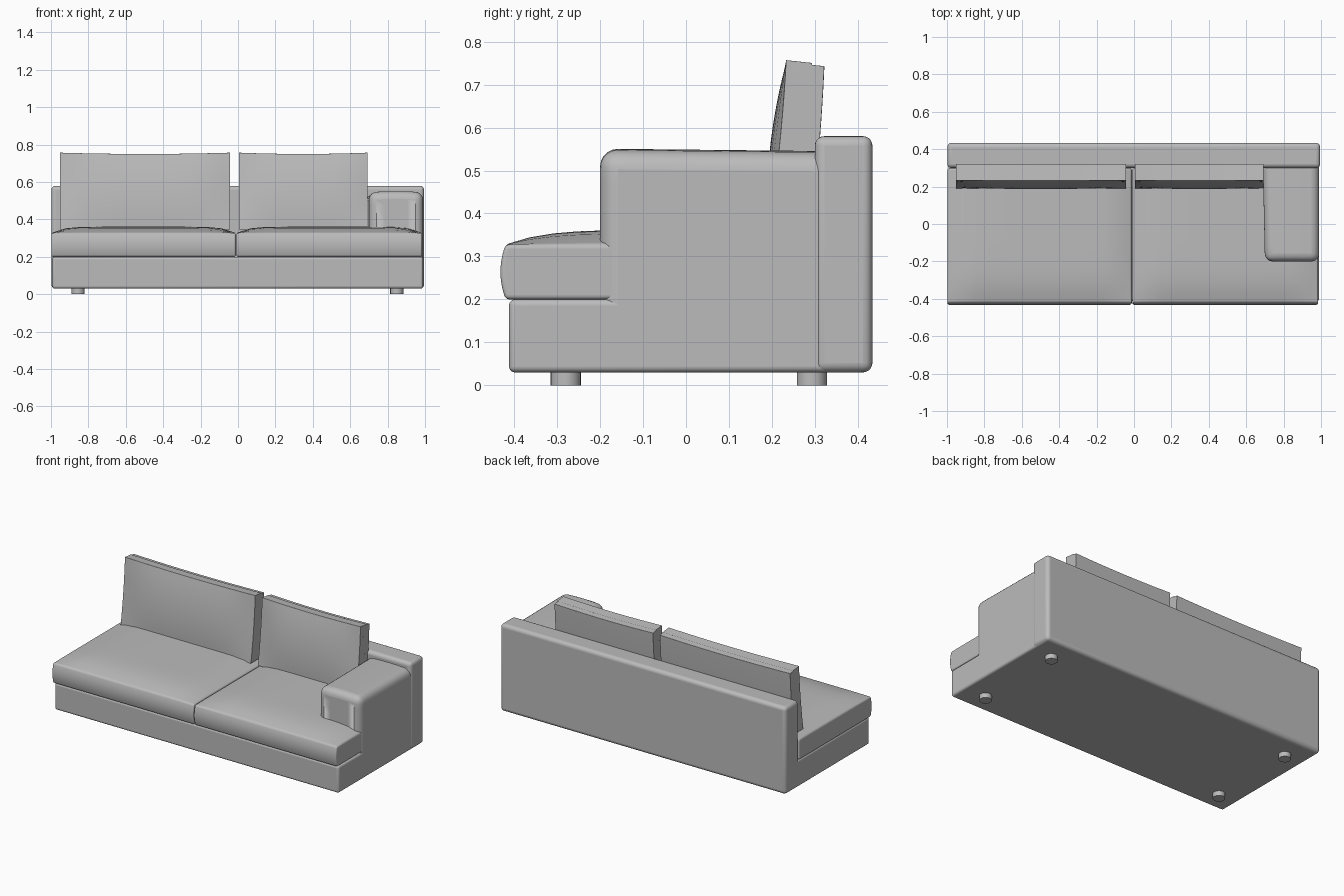
import bpy, bmesh
from mathutils import Vector

if "Cube" in bpy.data.objects:
    bpy.data.objects.remove(bpy.data.objects["Cube"], do_unlink=True)

fabric = bpy.data.materials.new("grey fabric")
fabric.use_nodes = True
GREY = (0.5, 0.5, 0.5, 1)
fabric.diffuse_color = GREY
fabric.node_tree.nodes["Principled BSDF"].inputs["Base Color"].default_value = GREY


def finish(obj):
    """Assign the fabric and smooth the soft edges."""
    obj.data.materials.append(fabric)
    bpy.ops.object.select_all(action="DESELECT")
    obj.select_set(True)
    bpy.context.view_layer.objects.active = obj
    bpy.ops.object.shade_smooth_by_angle(angle=0.7)


def block(name, lo, hi, radius, warp=None, cuts=12):
    """Rounded box between two corners; warp moves points given u, v, w in -1..1."""
    lo, hi = Vector(lo), Vector(hi)
    mid, half = (lo + hi) / 2, (hi - lo) / 2
    bm = bmesh.new()
    bmesh.ops.create_cube(bm, size=2)
    if warp:
        bmesh.ops.subdivide_edges(bm, edges=bm.edges[:], cuts=cuts, use_grid_fill=True)
    for v in bm.verts:
        unit = v.co.copy()
        v.co = Vector(a * b for a, b in zip(unit, half)) + mid
        if warp:
            v.co += Vector(warp(*unit))
    mesh = bpy.data.meshes.new(name)
    bm.to_mesh(mesh)
    bm.free()
    obj = bpy.data.objects.new(name, mesh)
    bpy.context.collection.objects.link(obj)
    bevel = obj.modifiers.new("rounded edges", "BEVEL")
    bevel.width = radius
    bevel.segments = 5
    bevel.limit_method = "ANGLE"
    bevel.angle_limit = 0.8
    finish(obj)
    return obj


def seat_crown(u, v, w):
    # Domed top, falling off to the sides and the front
    front = 1 - max(0, -v) ** 4
    dome = (1 - u ** 8) * front
    return 0, -0.012 * (1 - w * w) * (v < -0.99), 0.033 * dome * (w + 1) / 2


def back_puff(u, v, w):
    # Leaning cushion with a bulging front, narrower top and dipped top edge
    t = (w + 1) / 2
    lean = 0.065 * t - 0.022 * t * t if v < 0 else 0.0
    lean += (0.05 * t - 0.016 * t * t) * (v + 1) / 2
    bulge = -0.022 * (1 - u ** 4) * (1 - w ** 2) * (1 - v) / 2
    dip = -0.007 * (1 - u * u) * t - 0.014 * t * (v + 1) / 2
    return 0, lean + bulge, dip


def arm_shape(u, v, w):
    # Inner side narrows slightly to the front, top slopes gently
    inner = 0.012 * (1 - v) / 2 * (1 - u) / 2
    top = (-0.006 * (v + 1) / 2 + 0.006 * (1 - u * u)) * (w + 1) / 2
    return inner, 0, top


# Frame
block("base", (-0.993, -0.412, 0.03), (0.99, 0.42, 0.2), 0.014)
block("backrest", (-0.998, 0.3, 0.03), (0.995, 0.434, 0.58), 0.022)
block("left_arm", (0.688, -0.2, 0.05), (0.99, 0.36, 0.545), 0.045, arm_shape, 6)

# Seat cushions
for name, x0, x1 in (("right_seat_cushion", -0.997, -0.012),
                     ("left_seat_cushion", -0.008, 0.985)):
    block(name, (x0, -0.42, 0.2), (x1, 0.297, 0.328), 0.018, seat_crown)

# Back cushions
for name, x0, x1 in (("right_back_cushion", -0.952, -0.043),
                     ("left_back_cushion", 0.005, 0.692)):
    block(name, (x0, 0.19, 0.345), (x1, 0.288, 0.757), 0.022, back_puff)

# Feet
for side, x in (("left", 0.849), ("right", -0.855)):
    for end, y in (("front", -0.28), ("back", 0.293)):
        bpy.ops.mesh.primitive_cylinder_add(vertices=32, radius=0.035, depth=0.04,
                                            location=(x, y, 0.02))
        foot = bpy.context.object
        foot.name = f"{side}_{end}_foot"
        finish(foot)
